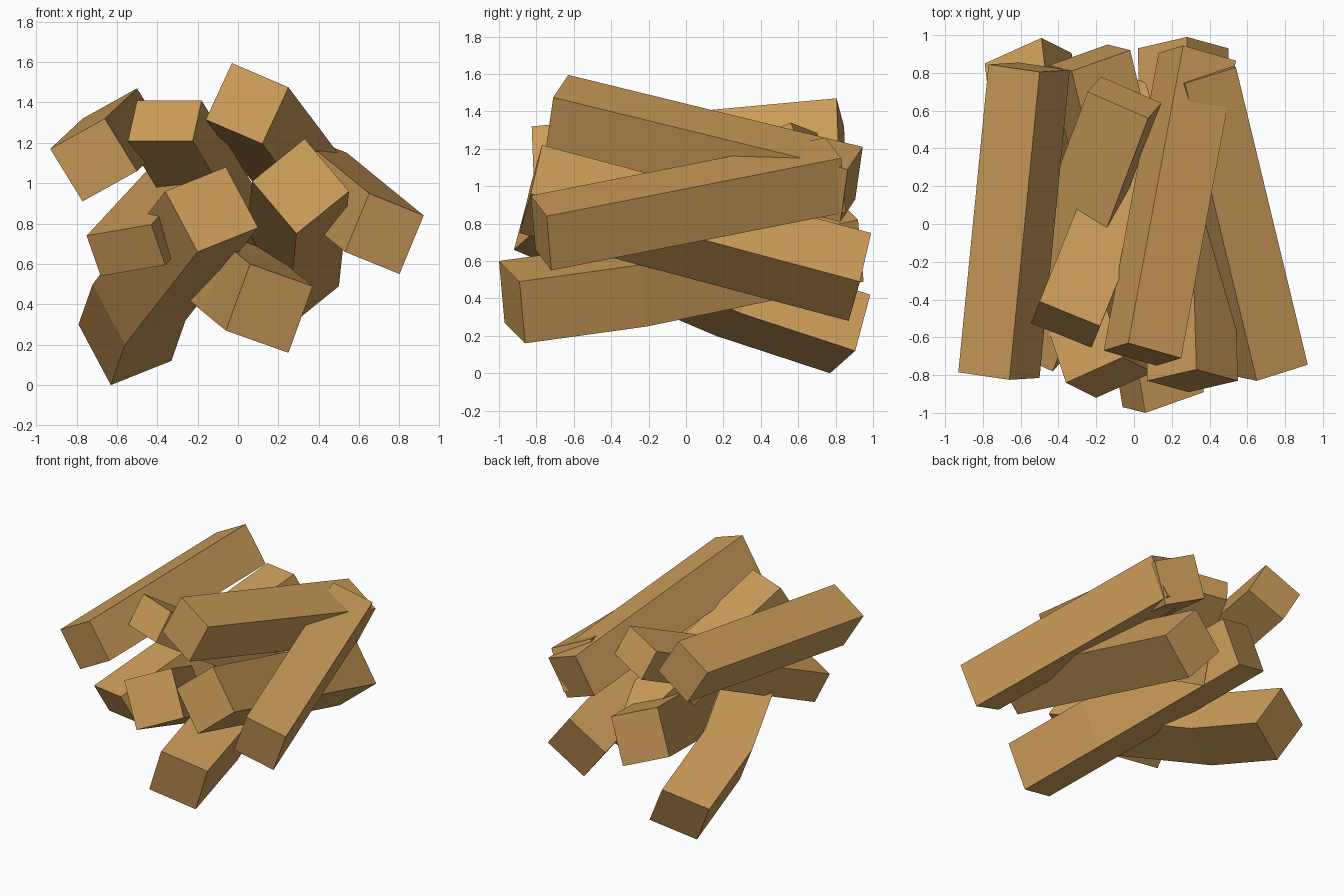
import bpy, bmesh
from mathutils import Vector

if "Cube" in bpy.data.objects:
    bpy.data.objects.remove(bpy.data.objects["Cube"])

# Shared wood colour
wood = bpy.data.materials.new("wood")
wood.diffuse_color = (0.60, 0.33, 0.10, 1.0)
wood.use_nodes = True
wood.node_tree.nodes["Principled BSDF"].inputs["Base Color"].default_value = wood.diffuse_color


def log(name, corner, across, down, *stations):
    """Four-sided log: front corner, two edge vectors of the end, offsets of later rings."""
    corner, across, down = Vector(corner), Vector(across), Vector(down)
    bm = bmesh.new()
    rings = []
    for off in [(0, 0, 0), *stations]:
        p = corner + Vector(off)
        rings.append([bm.verts.new(v) for v in (p, p + across, p + across + down, p + down)])
    bm.faces.new(rings[0])
    bm.faces.new(rings[-1])
    for a, b in zip(rings, rings[1:]):
        for i in range(4):
            j = (i + 1) % 4
            bm.faces.new((a[i], a[j], b[j], b[i]))
    bmesh.ops.recalc_face_normals(bm, faces=bm.faces)
    mesh = bpy.data.meshes.new(name)
    bm.to_mesh(mesh)
    bm.free()
    mesh.materials.append(wood)
    bpy.context.collection.objects.link(bpy.data.objects.new(name, mesh))


# Straight thick logs
log("upper_left_log", (-.93, -.785, 1.17), (.27, -.04, .15), (.16, .01, -.26), (.16, 1.63, .15))
log("top_log", (-.03, -.63, 1.595), (.28, -.08, -.12), (-.13, -.04, -.28), (.29, 1.575, -.385))
log("middle_right_log", (.33, -.77, 1.22), (.22, -.06, -.26), (-.26, -.06, -.21), (-.05, 1.76, -.47))
log("right_log", (.65, -.83, .95), (.27, .085, -.11), (-.12, .025, -.29), (-.38, 1.575, .31))

# Thinner crossing logs
log("upper_plank_log", (-.5, -.41, 1.41), (.32, -.13, 0), (-.045, -.115, -.2), (.48, 1.19, -.79))
log("left_plank_log", (-.75, -.64, .74), (.32, -.14, .055), (.07, .08, -.2), (.505, 1.34, .545))

# Logs with a bend
log("bottom_front_log", (.06, -1, .6), (.31, .11, -.11), (-.12, .03, -.33),
    (-.11, .65, .09), (-.39, 1.81, .33))
log("bottom_back_log", (-.36, -.84, .96), (.30, .135, .12), (.16, -.08, -.30),
    (-.36, 1.08, -.46), (-.43, 1.69, -.66))
